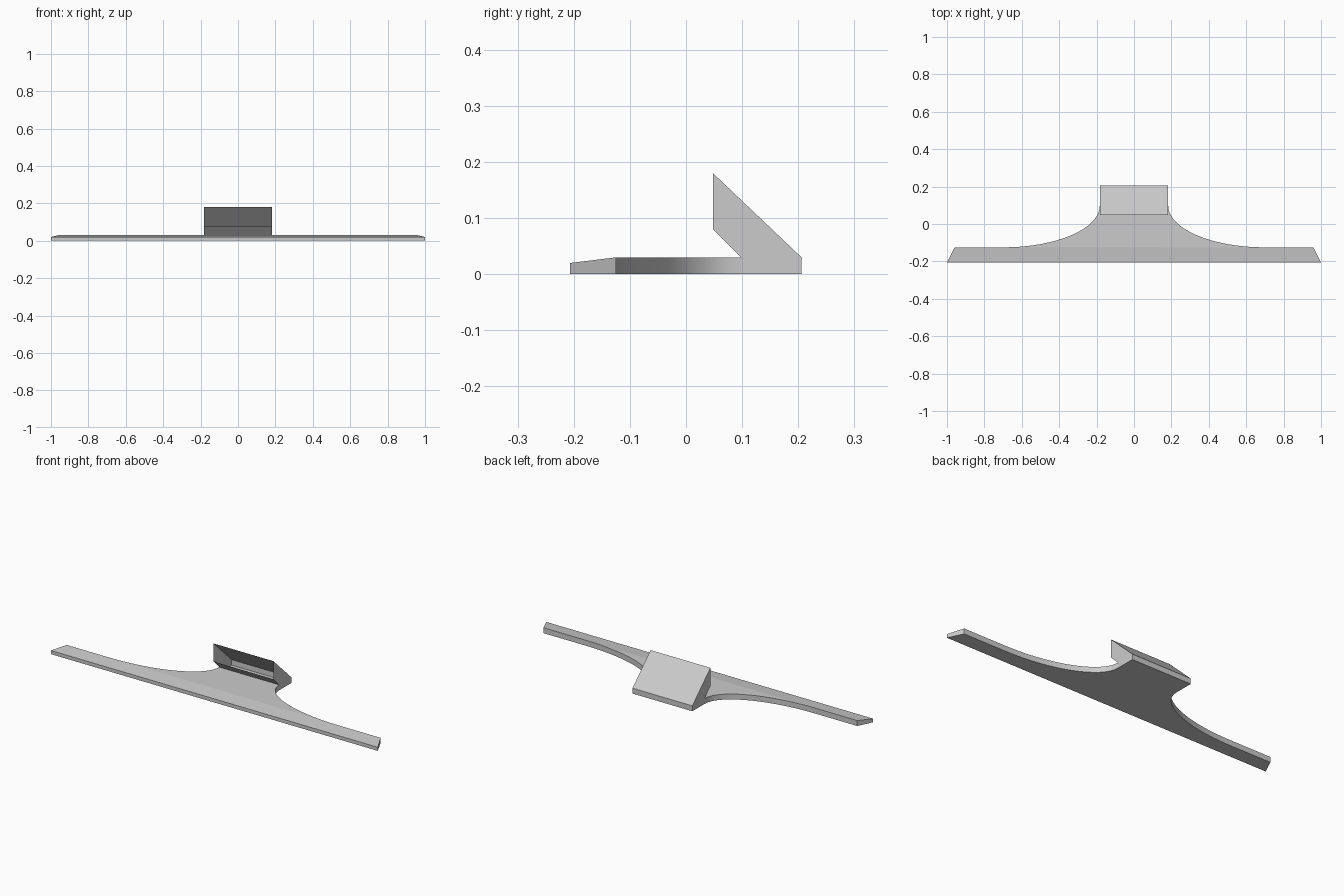
import bpy, bmesh, math

cube = bpy.data.objects.get("Cube")
if cube:
    bpy.data.objects.remove(cube, do_unlink=True)

# Single plain grey
GREY = (0.6, 0.6, 0.6, 1)
grey = bpy.data.materials.new("plain grey")
grey.use_nodes = True
grey.diffuse_color = GREY
grey.node_tree.nodes["Principled BSDF"].inputs["Base Color"].default_value = GREY

FRONT, KINK, NECK, BACK = -0.207, -0.125, 0.098, 0.206
LIP_Y, HALF, THICK, EDGE = 0.048, 0.183, 0.03, 0.02
FLARE_X = 0.70


def build(name, faces):
    """Make a smooth-by-angle object from a list of face outlines."""
    bm = bmesh.new()
    for outline in faces:
        bm.faces.new([bm.verts.new(p) for p in outline])
    bmesh.ops.remove_doubles(bm, verts=bm.verts, dist=1e-5)
    bmesh.ops.recalc_face_normals(bm, faces=bm.faces)
    mesh = bpy.data.meshes.new(name)
    bm.to_mesh(mesh)
    bm.free()
    mesh.materials.append(grey)
    obj = bpy.data.objects.new(name, mesh)
    bpy.context.collection.objects.link(obj)
    bpy.ops.object.select_all(action='DESELECT')
    obj.select_set(True)
    bpy.context.view_layer.objects.active = obj
    bpy.ops.object.shade_smooth_by_angle(angle=math.radians(30))
    return obj


def mirrored(points):
    return [(-x, *rest) for x, *rest in reversed(points)]


def floor(points):
    return [(x, y, 0) for x, y, z in points]


# Blade: thin plate with a bevelled front and elliptical flares up to the neck
STEPS = 16
flare = []
for i in range(STEPS + 1):
    a = math.pi / 2 * i / STEPS
    flare.append((FLARE_X - (FLARE_X - HALF) * math.sin(a),
                  NECK - (NECK - KINK) * math.cos(a), THICK))
tip = [(1, FRONT, EDGE), (0.96, KINK, THICK)]
right_rim = tip + flare
rim = right_rim + mirrored(right_rim)

bevel = tip + [flare[0]]
faces = [bevel + mirrored(bevel), flare + mirrored(flare), floor(rim)]
for i, p in enumerate(rim):
    q = rim[(i + 1) % len(rim)]
    if i != len(right_rim) - 1:          # neck stays open into the hook
        faces.append([p, q, *floor([q, p])])
build("blade_plate", faces)

# Hook: hollow wedge, open at its upright front
profile = [(LIP_Y, 0.08), (NECK, THICK), (NECK, 0), (BACK, 0),
           (BACK, THICK), (LIP_Y, 0.18)]
faces = [[(s * HALF, y, z) for y, z in profile] for s in (-1, 1)]
for i, (a, b) in enumerate(zip(profile, profile[1:])):
    if i != 1:                           # neck joins the plate
        faces.append([(-HALF, *a), (HALF, *a), (HALF, *b), (-HALF, *b)])
build("rear_hook", faces)
